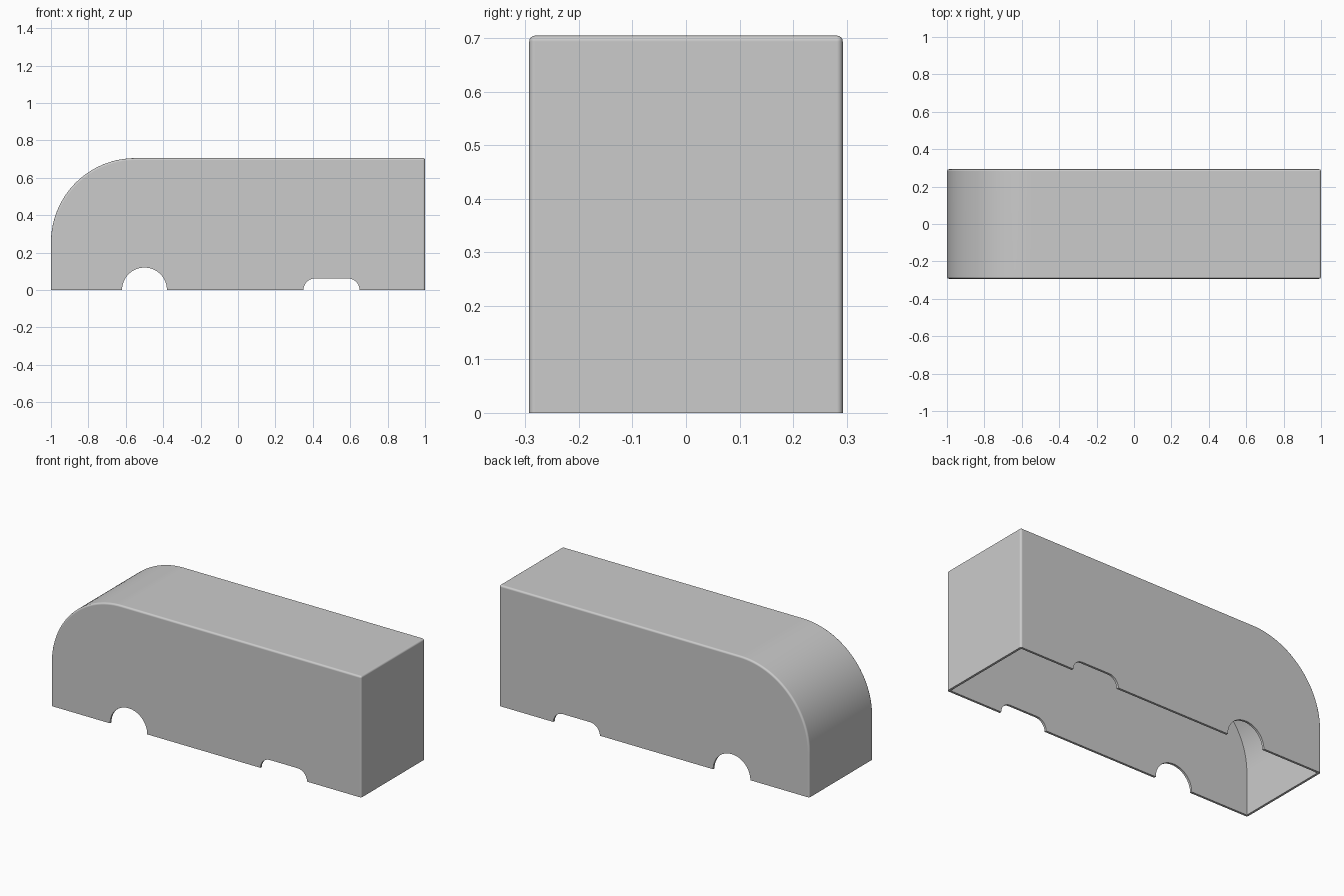
import bpy, bmesh, math

cube = bpy.data.objects.get("Cube")
if cube:
    bpy.data.objects.remove(cube, do_unlink=True)

HALF_W, HEIGHT, NOSE_R, WALL, ROUND = 0.293, 0.705, 0.45, 0.013, 0.011

grey = bpy.data.materials.new("plain grey")
grey.use_nodes = True
colour = (0.6, 0.6, 0.6, 1)
grey.diffuse_color = colour
grey.node_tree.nodes["Principled BSDF"].inputs["Base Color"].default_value = colour


def arc(cx, cz, r, start, end, steps):
    angles = [math.radians(start + (end - start) * i / steps) for i in range(steps + 1)]
    return [(cx + r * math.cos(a), cz + r * math.sin(a)) for a in angles]


def shell_profile(inset, bottom):
    """Side outline: square tail, large round nose."""
    end = 1 - inset
    nose = arc(NOSE_R - 1, HEIGHT - NOSE_R, NOSE_R - inset, 90, 180, 32)
    return [(-end, bottom), (end, bottom), (end, HEIGHT - inset)] + nose


def extrude_profile(name, points, half_width, rounding=0):
    bm = bmesh.new()
    face = bm.faces.new([bm.verts.new((x, -half_width, z)) for x, z in points])
    side = bmesh.ops.extrude_face_region(bm, geom=[face])["geom"]
    for v in side:
        if isinstance(v, bmesh.types.BMVert):
            v.co.y = half_width
    bmesh.ops.recalc_face_normals(bm, faces=bm.faces)
    if rounding:
        # Round the sharp edges, leaving the bottom rim square
        edges = [e for e in bm.edges if e.calc_face_angle(0) > 0.5
                 and max(v.co.z for v in e.verts) > 0.001]
        bmesh.ops.bevel(bm, geom=edges, offset=rounding, offset_type='OFFSET',
                        segments=4, profile=0.5, affect='EDGES', clamp_overlap=True)
    mesh = bpy.data.meshes.new(name)
    bm.to_mesh(mesh)
    bm.free()
    mesh.materials.append(grey)
    obj = bpy.data.objects.new(name, mesh)
    bpy.context.collection.objects.link(obj)
    return obj


# Outer body
body = extrude_profile("body_shell", shell_profile(0, 0), HALF_W, ROUND)

# Hollow inside, round notch and low rounded notch
cutters = [
    extrude_profile("hollow_cutter", shell_profile(WALL, -0.1), HALF_W - WALL),
    extrude_profile("round_notch_cutter",
                    [(-0.62, -0.1), (-0.38, -0.1)] + arc(-0.5, 0, 0.12, 0, 180, 32), 0.5),
    extrude_profile("low_notch_cutter",
                    [(0.35, -0.1), (0.65, -0.1)] + arc(0.588, 0, 0.062, 0, 90, 12)
                    + arc(0.412, 0, 0.062, 90, 180, 12), 0.5),
]
bpy.ops.object.select_all(action='DESELECT')
body.select_set(True)
bpy.context.view_layer.objects.active = body
for cutter in cutters:
    cutter.hide_render = True
    cut = body.modifiers.new(cutter.name, 'BOOLEAN')
    cut.operation, cut.solver, cut.object = 'DIFFERENCE', 'EXACT', cutter
    bpy.ops.object.modifier_apply(modifier=cut.name)
    bpy.data.objects.remove(cutter, do_unlink=True)

# Smooth rounded parts, flat broad sides
bpy.ops.object.shade_smooth_by_angle(angle=math.radians(35))
normals = body.modifiers.new("flat_sides", 'WEIGHTED_NORMAL')
normals.keep_sharp = True
